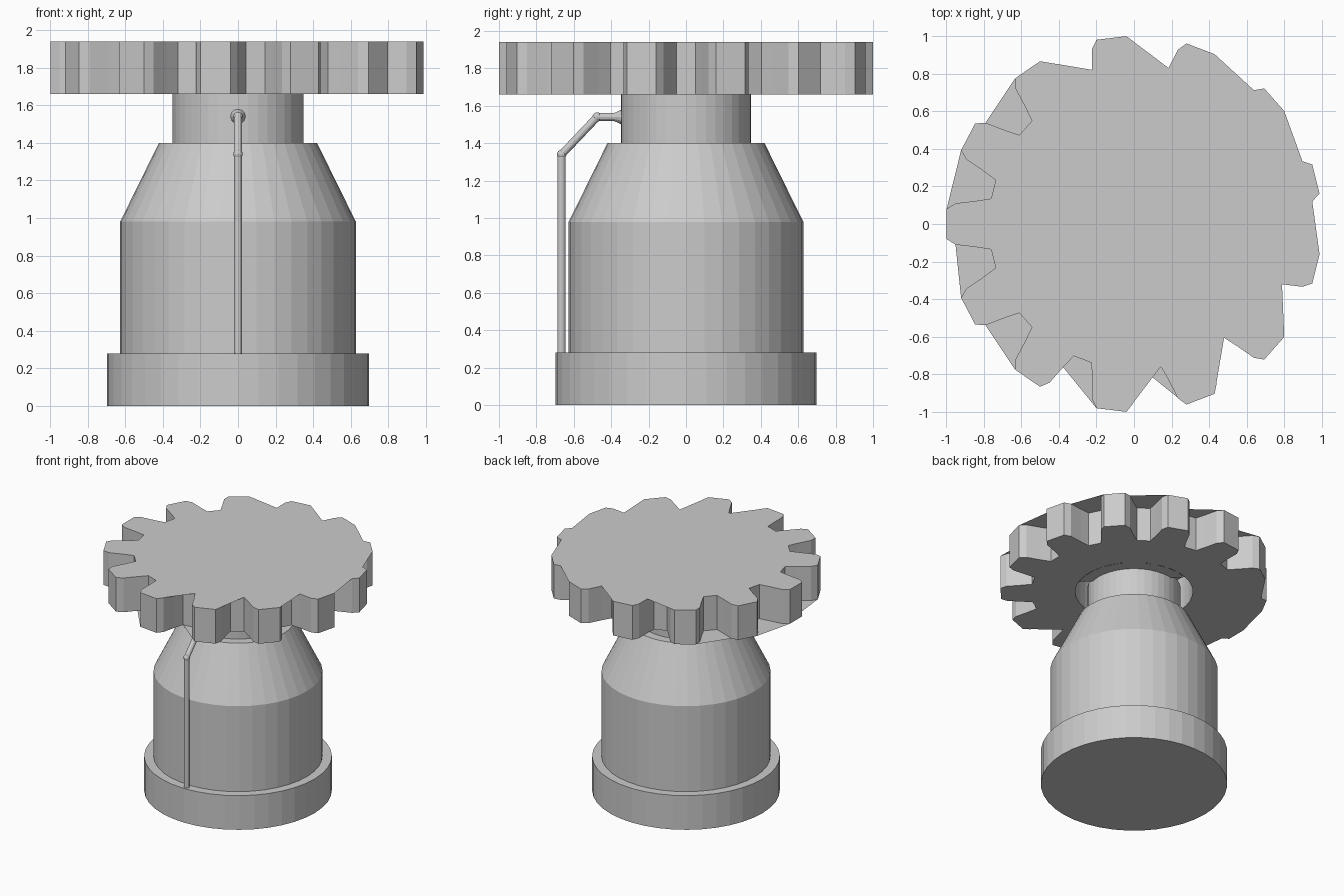
import bpy, bmesh
from math import sin, cos, radians
from mathutils import Vector

if "Cube" in bpy.data.objects:
    bpy.data.objects.remove(bpy.data.objects["Cube"])


def finish(bm, name):
    mesh = bpy.data.meshes.new(name)
    bm.to_mesh(mesh)
    bm.free()
    ob = bpy.data.objects.new(name, mesh)
    bpy.context.collection.objects.link(ob)
    return ob


def cone_between(bm, a, b, r1, r2, seg):
    a, b = Vector(a), Vector(b)
    d = b - a
    made = bmesh.ops.create_cone(bm, cap_ends=True, segments=seg,
                                 radius1=r1, radius2=r2, depth=d.length)
    rot = Vector((0, 0, 1)).rotation_difference(d).to_matrix()
    for v in made["verts"]:
        v.co = rot @ v.co + (a + b) / 2


def drum(name, z0, z1, r0, r1):
    bm = bmesh.new()
    cone_between(bm, (0, 0, z0), (0, 0, z1), r0, r1, 40)
    return finish(bm, name)


# Turned body
drum("base", 0, 0.28, 0.697, 0.697)
drum("barrel", 0.28, 0.98, 0.627, 0.627)
drum("shoulder", 0.98, 1.40, 0.627, 0.42)
drum("neck", 1.40, 1.69, 0.348, 0.348)

# Bent feed pipe on the front, with ball joints and a flared end
bm = bmesh.new()
path = [(0, -0.665, 0.28), (0, -0.665, 1.34), (0, -0.475, 1.54), (0, -0.38, 1.54)]
for a, b in zip(path, path[1:]):
    cone_between(bm, a, b, 0.021, 0.021, 12)
for p in path[1:3]:
    made = bmesh.ops.create_uvsphere(bm, u_segments=12, v_segments=8, radius=0.025)
    for v in made["verts"]:
        v.co += Vector(p)
cone_between(bm, (0, -0.385, 1.54), (0, -0.34, 1.54), 0.021, 0.042, 12)
finish(bm, "feed_pipe")

# Thirteen-tooth wheel, hollow below around the neck
TEETH, Z0, Z1, HOLE = 13, 1.66, 1.94, 0.44
PITCH = 360 / TEETH
half = [(1.0, 4.6), (0.956, 6.6), (0.85, 8.3), (0.772, 10.1)]
gap = half + [(r, PITCH - a) for r, a in reversed(half)]

bm = bmesh.new()
low, top, rim, roof = [], [], [], []
for k in range(TEETH):
    for r, a in gap:
        t = radians(180 + k * PITCH + a)
        c, s = cos(t), sin(t)
        low.append(bm.verts.new((r * c, r * s, Z0)))
        top.append(bm.verts.new((r * c, r * s, Z1)))
        rim.append(bm.verts.new((HOLE * c, HOLE * s, Z0)))
        roof.append(bm.verts.new((HOLE * c, HOLE * s, Z1 - 0.005)))
n = len(low)
for i in range(n):
    j = (i + 1) % n
    bm.faces.new((low[i], low[j], top[j], top[i]))
    bm.faces.new((low[j], low[i], rim[i], rim[j]))
    bm.faces.new((rim[i], roof[i], roof[j], rim[j]))
bm.faces.new(top)

# Flat webs bridging the gaps: (gap number, first point, last point)
top_webs = [(2, 0, 3), (3, 0, 4), (4, 0, 4), (5, 0, 5), (6, 0, 6),
            (7, 1, 7), (8, 1, 7), (9, 2, 7), (10, 2, 7)]
low_webs = [(0, 1, 7), (1, 1, 7), (2, 2, 7), (3, 3, 7), (4, 4, 7),
            (11, 0, 6), (12, 0, 7)]
for ring, webs in ((top, top_webs), (low, low_webs)):
    for k, i, j in webs:
        pts = [ring[k * 8 + m] for m in range(i, j + 1)]
        if ring is top:
            pts.reverse()
        bm.faces.new(pts)

# Web closing the near part of the hole underneath
arc = [radians(110 - 13 * i) for i in range(11)]
bm.faces.new([bm.verts.new((HOLE * cos(t), HOLE * sin(t), Z0)) for t in arc])
finish(bm, "toothed_wheel")
